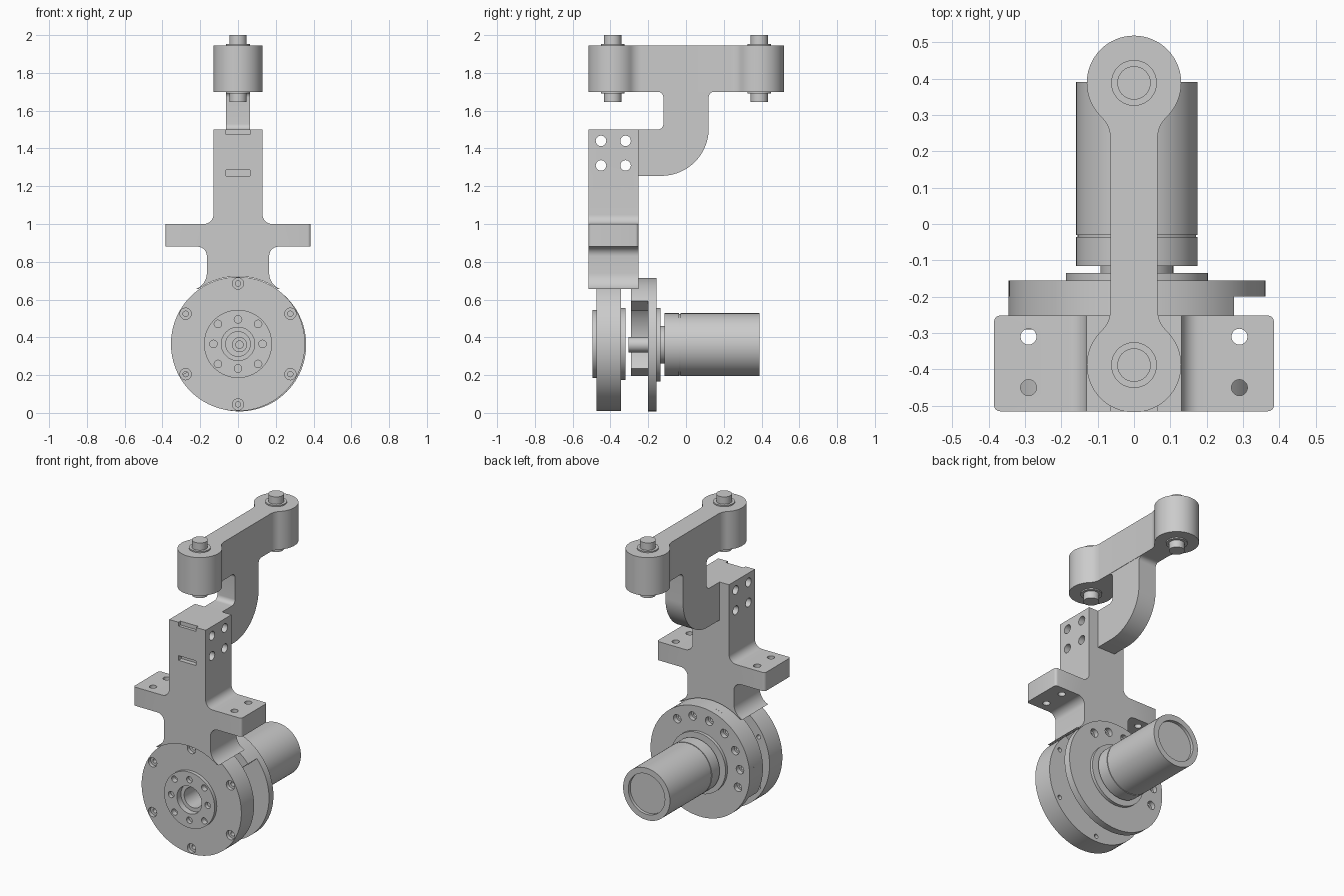
import bpy, bmesh
from math import sin, cos, radians, pi
from mathutils import Matrix

cube = bpy.data.objects.get("Cube")
if cube:
    bpy.data.objects.remove(cube, do_unlink=True)

metal = bpy.data.materials.new("machined_grey")
GREY = (0.6, 0.6, 0.6, 1)
metal.diffuse_color = GREY
metal.use_nodes = True
metal.node_tree.nodes["Principled BSDF"].inputs["Base Color"].default_value = GREY


def finish(name, bm):
    bmesh.ops.recalc_face_normals(bm, faces=bm.faces)
    me = bpy.data.meshes.new(name)
    bm.to_mesh(me)
    bm.free()
    me.materials.append(metal)
    ob = bpy.data.objects.new(name, me)
    bpy.context.collection.objects.link(ob)
    return ob


def only(ob):
    bpy.ops.object.select_all(action='DESELECT')
    ob.select_set(True)
    bpy.context.view_layer.objects.active = ob


def smooth(ob):
    only(ob)
    bpy.ops.object.shade_smooth_by_angle(angle=radians(30))


def arc(cx, cy, r, a0, a1, n=10):
    angles = [radians(a0 + (a1 - a0) * i / n) for i in range(n + 1)]
    return [(cx + r * cos(a), cy + r * sin(a)) for a in angles]


def circle(cx, cy, r, n=32):
    return arc(cx, cy, r, 0, 360, n)[:-1]


def prism(name, pts, axis, lo, hi):
    """Extrude a flat outline along an axis from lo to hi."""
    place = {'x': lambda u, v: (lo, u, v), 'y': lambda u, v: (u, lo, v),
             'z': lambda u, v: (u, v, lo)}[axis]
    bm = bmesh.new()
    face = bm.faces.new([bm.verts.new(place(u, v)) for u, v in pts])
    out = bmesh.ops.extrude_face_region(bm, geom=[face])
    step = [(hi - lo) * (axis == k) for k in 'xyz']
    moved = [g for g in out['geom'] if isinstance(g, bmesh.types.BMVert)]
    bmesh.ops.translate(bm, vec=step, verts=moved)
    return finish(name, bm)


def box(name, x, y0, y1, z0, z1):
    return prism(name, [(-x, z0), (x, z0), (x, z1), (-x, z1)], 'y', y0, y1)


def lathe(name, pts, cx, cz, closed=False, n=72):
    """Turn a (radius, y) profile around an axis along y."""
    bm = bmesh.new()
    vs = [bm.verts.new((r, y, 0)) for r, y in pts]
    pairs = list(zip(vs, vs[1:])) + ([(vs[-1], vs[0])] if closed else [])
    edges = [bm.edges.new(p) for p in pairs]
    bmesh.ops.spin(bm, geom=vs + edges, cent=(0, 0, 0), axis=(0, 1, 0),
                   angle=2 * pi, steps=n)
    bmesh.ops.remove_doubles(bm, verts=bm.verts, dist=1e-4)
    bm.transform(Matrix.Translation((cx, 0, cz)))
    return finish(name, bm)


def cut(ob, cutters):
    """Subtract a set of separate cutters, then discard them."""
    only(cutters[0])
    for c in cutters:
        c.select_set(True)
    if len(cutters) > 1:
        bpy.ops.object.join()
    tool = cutters[0]
    only(ob)
    mod = ob.modifiers.new("cut", 'BOOLEAN')
    mod.operation, mod.solver, mod.object = 'DIFFERENCE', 'EXACT', tool
    bpy.ops.object.modifier_apply(modifier=mod.name)
    bpy.data.objects.remove(tool, do_unlink=True)


def drill(points, r, axis, lo, hi):
    return [prism("cutter", circle(u, v, r, 20), axis, lo, hi) for u, v in points]


def polar(cx, cz, r, angles):
    return [(cx + r * cos(radians(a)), cz + r * sin(radians(a))) for a in angles]


FRONT, BACK, AXIS_Z = -0.515, -0.252, 0.365

# Cross-shaped bracket: column, side arms and flared neck
half = ([(0.13, 1.5)] + arc(0.18, 1.05, 0.05, 180, 270)
        + [(0.385, 1.0), (0.385, 0.88)]
        + arc(0.215, 0.83, 0.05, 90, 180) + arc(0.255, 0.74, 0.09, 180, 250))
bracket = prism("bracket", half + [(-x, z) for x, z in reversed(half)], 'y', FRONT, BACK)
bm = bmesh.new()
bm.from_mesh(bracket.data)
corners = [e for e in bm.edges if all(abs(v.co.x) > 0.38 for v in e.verts)
           and abs(e.verts[0].co.z - e.verts[1].co.z) > 0.1]
bmesh.ops.bevel(bm, geom=corners, offset=0.016, segments=4, profile=0.5, affect='EDGES')
bm.to_mesh(bracket.data)
bm.free()
cut(bracket, [prism("cutter", circle(0, AXIS_Z, 0.358, 96), 'y', -0.6, -0.2)])
cut(bracket,
    drill([(y, z) for y in (-0.45, -0.32) for z in (1.31, 1.44)], 0.028, 'x', -0.2, 0.2)
    + drill([(x, y) for x in (-0.29, 0.29) for y in (-0.31, -0.45)], 0.022, 'z', 0.8, 1.1)
    + [box("cutter", 0.063, -0.6, -0.485, 1.255, 1.285),
       box("cutter", 0.063, -0.6, -0.495, 1.475, 1.6)])
smooth(bracket)

# Front output disc with raised hub and stepped bore
disc = lathe("front_disc", [
    (0.088, -0.495), (0.18, -0.495), (0.18, -0.473), (0.355, -0.473),
    (0.355, -0.343), (0.19, -0.343), (0.19, -0.32), (0.065, -0.32),
    (0.065, -0.455), (0.088, -0.455)], 0, AXIS_Z, closed=True, n=96)
bolts = polar(0, AXIS_Z, 0.32, range(30, 390, 60))
cut(disc, drill(bolts, 0.03, 'y', -0.5, -0.45)
    + drill(polar(0, AXIS_Z, 0.13, range(0, 360, 90)), 0.02, 'y', -0.55, -0.47)
    + drill(polar(0, AXIS_Z, 0.15, range(45, 405, 90)), 0.02, 'y', -0.55, -0.46))
cut(disc, drill(bolts, 0.014, 'y', -0.46, -0.3))
smooth(disc)

# Rear flange with hub, and its open rim
CX, CZ = 0.008, 0.361
flange = lathe("rear_flange", [
    (0, -0.2), (0.353, -0.2), (0.353, -0.155), (0.195, -0.155), (0.195, -0.135),
    (0.1, -0.135), (0.1, -0.11), (0, -0.11)], CX, CZ, n=96)
holes = polar(CX, CZ, 0.285, range(55, 210, 24))
cut(flange, drill(holes, 0.027, 'y', -0.185, -0.1))
cut(flange, drill(holes, 0.014, 'y', -0.23, -0.18))
smooth(flange)
rim = prism("rear_rim", arc(CX, CZ, 0.353, 41, 208, 48) + arc(CX, CZ, 0.27, 208, 41, 48),
            'y', -0.29, -0.2)
smooth(rim)

# Motor and hollow drive shaft
smooth(lathe("motor", [
    (0, -0.115), (0.167, -0.115), (0.167, -0.036), (0.163, -0.036), (0.163, -0.03),
    (0.167, -0.03), (0.167, 0.39), (0.13, 0.39), (0.13, 0.37), (0, 0.37)], CX, CZ))
smooth(lathe("drive_shaft", [
    (0, -0.27), (0.02, -0.27), (0.02, -0.305), (0.04, -0.305), (0.04, -0.2), (0, -0.2)],
    CX, CZ, n=40))

# Curved hook joining column and top beam
hook = ([(BACK, 1.255)] + arc(-0.13, 1.505, 0.25, -90, 0, 24)
        + arc(0.15, 1.67, 0.03, 180, 90) + [(0.15, 1.72), (-0.15, 1.72)]
        + arc(-0.15, 1.67, 0.03, 90, 0) + arc(-0.15, 1.53, 0.03, 0, -90) + [(BACK, 1.5)])
smooth(prism("hook_arm", hook, 'x', -0.063, 0.063))

# Top beam with rounded end bosses and waist fillets
END = 0.388
quarter = arc(0.145, END - 0.152, 0.08, 180, 133.6) + arc(0, END, 0.13, -46.4, 90, 24)
side = [(x, -y) for x, y in reversed(quarter)][1:] + quarter
beam = side + [(-x, y) for x, y in reversed(side)][1:]
smooth(prism("top_beam", beam, 'z', 1.7, 1.945))

# Pivot pins through each end of the beam
for label, y in (("front", -END), ("rear", END)):
    smooth(prism(label + "_pin", circle(0, y, 0.046, 40), 'z', 1.645, 2.0))
    smooth(prism(label + "_pin_collar", circle(0, y, 0.063, 40), 'z', 1.692, 1.953))
